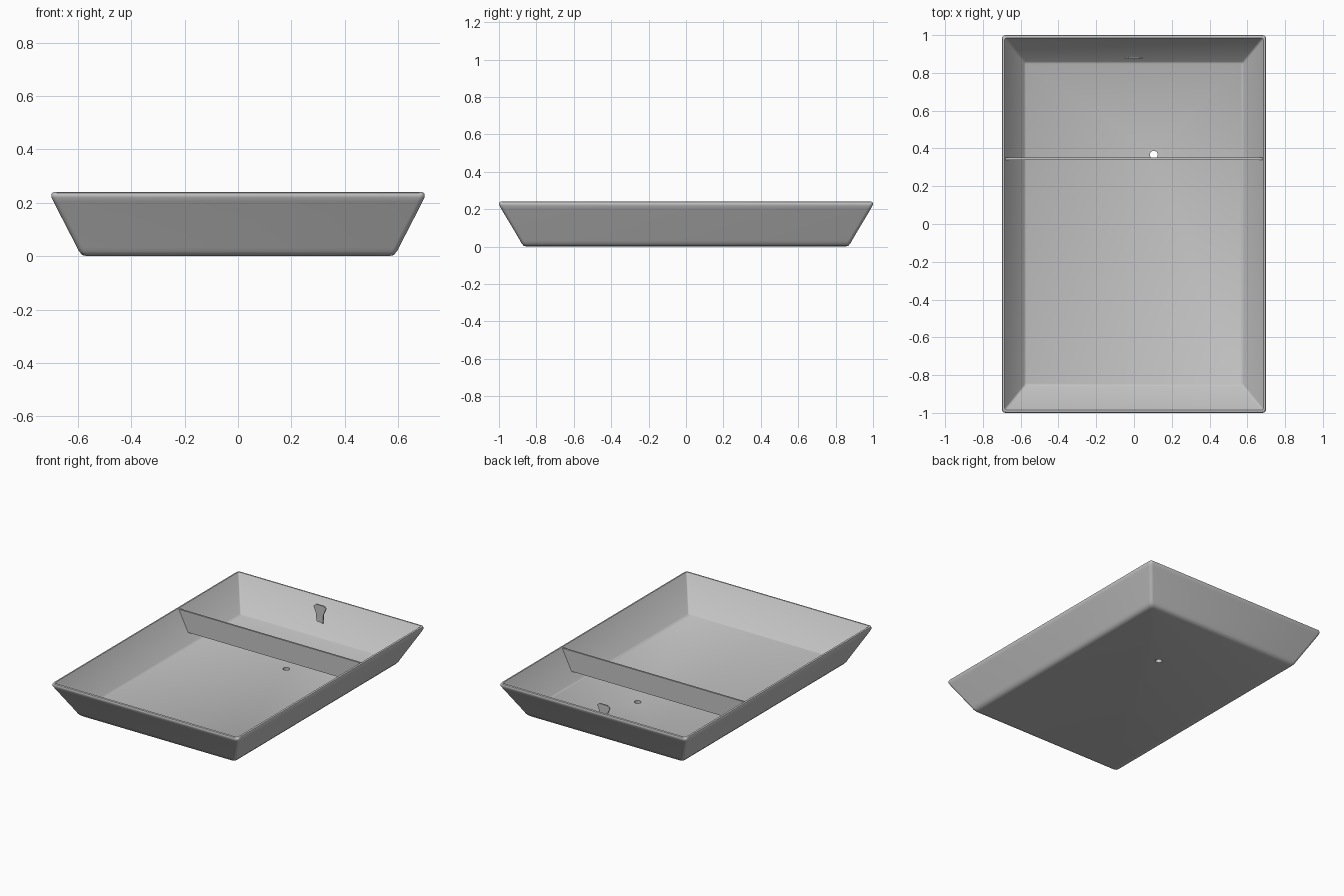
import bpy, bmesh, math

cube = bpy.data.objects.get("Cube")
if cube:
    bpy.data.objects.remove(cube, do_unlink=True)

grey = bpy.data.materials.new("plain_grey")
grey.use_nodes = True
colour = (0.55, 0.55, 0.55, 1.0)
grey.diffuse_color = colour
grey.node_tree.nodes["Principled BSDF"].inputs["Base Color"].default_value = colour


def make_object(name, bm):
    bmesh.ops.recalc_face_normals(bm, faces=bm.faces)
    mesh = bpy.data.meshes.new(name)
    bm.to_mesh(mesh)
    bm.free()
    mesh.materials.append(grey)
    obj = bpy.data.objects.new(name, mesh)
    bpy.context.collection.objects.link(obj)
    return obj


def activate(obj):
    bpy.ops.object.select_all(action='DESELECT')
    obj.select_set(True)
    bpy.context.view_layer.objects.active = obj


def rounded_ring(bm, hx, hy, z, r, steps=4):
    """Rectangle of half-size hx, hy with rounded corners."""
    ring = []
    for i, (sx, sy) in enumerate([(1, 1), (-1, 1), (-1, -1), (1, -1)]):
        for k in range(steps + 1):
            a = math.radians(90 * (i + k / steps))
            ring.append(bm.verts.new((sx * (hx - r) + r * math.cos(a),
                                      sy * (hy - r) + r * math.sin(a), z)))
    return ring


def plate(name, outline, y, thickness):
    """Upright plate from an (x, z) outline, centred on y."""
    bm = bmesh.new()
    face = bm.faces.new([bm.verts.new((x, y - thickness / 2, z)) for x, z in outline])
    grown = bmesh.ops.extrude_face_region(bm, geom=[face])["geom"]
    bmesh.ops.translate(bm, vec=(0, thickness, 0),
                        verts=[v for v in grown if isinstance(v, bmesh.types.BMVert)])
    return make_object(name, bm)


# Tray: lofted from the underside, up the outside, over the rim, down to the floor
profile = [  # half width, half depth, height, corner radius
    (0.565, 0.850, 0.000, 0.02),
    (0.583, 0.868, 0.004, 0.02),
    (0.596, 0.880, 0.018, 0.02),
    (0.603, 0.887, 0.032, 0.02),
    (0.692, 0.990, 0.205, 0.02),
    (0.699, 0.998, 0.220, 0.02),
    (0.700, 1.000, 0.229, 0.02),
    (0.697, 0.997, 0.237, 0.02),
    (0.691, 0.991, 0.240, 0.016),
    (0.685, 0.985, 0.239, 0.012),
    (0.680, 0.980, 0.232, 0.010),
    (0.582, 0.860, 0.036, 0.010),
    (0.572, 0.850, 0.030, 0.010),
]
bm = bmesh.new()
rings = [rounded_ring(bm, *p) for p in profile]
for lower, upper in zip(rings, rings[1:]):
    n = len(lower)
    for i in range(n):
        j = (i + 1) % n
        bm.faces.new((lower[i], lower[j], upper[j], upper[i]))
bm.faces.new(rings[0])
bm.faces.new(rings[-1])
tray = make_object("tray", bm)

# Small drain hole through the floor
bm = bmesh.new()
bmesh.ops.create_cone(bm, cap_ends=True, segments=20, radius1=0.021, radius2=0.021, depth=0.2)
bmesh.ops.translate(bm, vec=(0.105, 0.367, 0.02), verts=bm.verts)
cutter = make_object("drain_hole_cutter", bm)
cutter.hide_render = True
activate(tray)
cut = tray.modifiers.new("drain_hole", 'BOOLEAN')
cut.operation = 'DIFFERENCE'
cut.solver = 'EXACT'
cut.object = cutter
bpy.ops.object.modifier_apply(modifier=cut.name)
bpy.data.objects.remove(cutter, do_unlink=True)
activate(tray)
bpy.ops.object.shade_smooth_by_angle(angle=math.radians(40))

# Cross divider, raised above the floor
plate("divider", [(-0.613, 0.095), (0.613, 0.095), (0.682, 0.234), (-0.682, 0.234)],
      0.345, 0.012)

# Small flared tab near the back wall
plate("back_tab", [(-0.025, 0.125), (0.022, 0.12), (0.026, 0.18), (0.046, 0.225),
                   (0.03, 0.238), (-0.03, 0.238), (-0.048, 0.222), (-0.03, 0.18)],
      0.88, 0.009)
